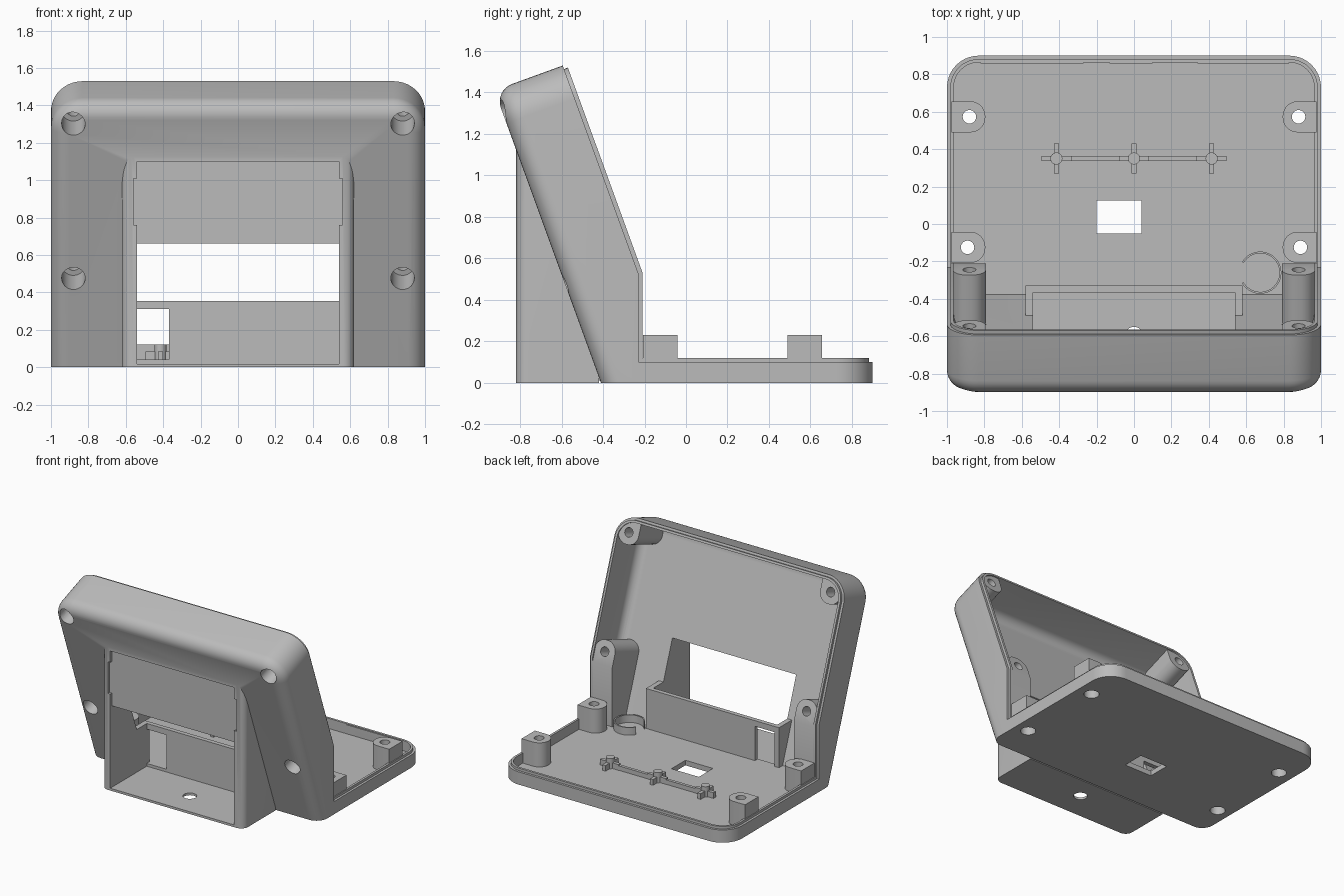
import bpy, bmesh, math
from mathutils import Matrix, Vector

if "Cube" in bpy.data.objects:
    bpy.data.objects.remove(bpy.data.objects["Cube"])

grey = bpy.data.materials.new("matte_grey")
grey.use_nodes = True
COLOUR = (0.5, 0.5, 0.5, 1)
grey.diffuse_color = COLOUR
grey.node_tree.nodes["Principled BSDF"].inputs["Base Color"].default_value = COLOUR

# Panel frame: local x across, local y up the slope, local z into the case
S, C = math.sin(math.radians(20)), math.cos(math.radians(20))
TILT = Matrix(((1, 0, 0, 0), (0, -S, C, -0.41), (0, C, S, 0), (0, 0, 0, 1)))
FLAT = Matrix.Identity(4)
FLOOR = 0.04


def arch(half, lo, hi, r, cx=0, n=10):
    """Outline with a square lo end and two rounded corners at the hi end."""
    sign = 1 if hi > lo else -1
    pts = [(cx - half, lo), (cx + half, lo)]
    for side, start in ((1, 0), (-1, 90)):
        for k in range(n + 1):
            a = math.radians(start + 90 * k / n)
            pts.append((cx + side * (half - r) + r * math.cos(a),
                        hi - sign * r + sign * r * math.sin(a)))
    return pts


def circle(x, y, r, n=32):
    return [(x + r * math.cos(math.tau * k / n), y + r * math.sin(math.tau * k / n))
            for k in range(n)]


def stack(name, layers, frame=FLAT):
    """Skin a solid through (outline, height) layers."""
    bm = bmesh.new()
    rings = [[bm.verts.new(frame @ Vector((x, y, z))) for x, y in pts] for pts, z in layers]
    for a, b in zip(rings, rings[1:]):
        for i in range(len(a)):
            j = (i + 1) % len(a)
            bm.faces.new((a[i], a[j], b[j], b[i]))
    bm.faces.new(rings[0])
    bm.faces.new(rings[-1])
    bmesh.ops.recalc_face_normals(bm, faces=bm.faces)
    mesh = bpy.data.meshes.new(name)
    bm.to_mesh(mesh)
    bm.free()
    mesh.materials.append(grey)
    ob = bpy.data.objects.new(name, mesh)
    bpy.context.collection.objects.link(ob)
    return ob


def prism(name, pts, z0, z1, frame=FLAT):
    return stack(name, [(pts, z0), (pts, z1)], frame)


def box(name, x0, x1, y0, y1, z0, z1):
    return prism(name, [(x0, y0), (x1, y0), (x1, y1), (x0, y1)], z0, z1)


def combine(ob, other, op, keep=False):
    mod = ob.modifiers.new("cut", "BOOLEAN")
    mod.operation, mod.solver, mod.object = op, "EXACT", other
    bpy.context.view_layer.objects.active = ob
    bpy.ops.object.modifier_apply(modifier=mod.name)
    if not keep:
        bpy.data.objects.remove(other)
    return ob


def add(ob, other):
    return combine(ob, other, "UNION")


def cut(ob, other, keep=False):
    return combine(ob, other, "DIFFERENCE", keep)


def panel(name, inset, front, back, r):
    """Sloped slab with a rounded front edge."""
    layers = []
    for k in range(9):
        a = math.radians(90 * k / 8)
        d = inset + r * (1 - math.sin(a))
        layers.append((arch(1 - d, -0.3, 1.5 - d, 0.17 - d), front + r * (1 - math.cos(a))))
    layers.append((layers[-1][0], back))
    return stack(name, layers, TILT)


def clip(ob, y1, z0):
    return combine(ob, box("clip", -2, 2, -2, y1, z0, 3), "INTERSECT")


def tray(name, inset, z0, z1):
    return prism(name, arch(1 - inset, -0.25, 0.9 - inset, 0.17 - inset), z0, z1)


# Outer shell: sloped housing, base, front hood and inner locating lip
body = clip(panel("stand_body", 0, 0, 0.35, 0.09), -0.23, 0)
add(body, tray("base", 0, 0, 0.10))
hood = [(-0.62, -0.42), (0.62, -0.42)]
for side in (1, -1):
    arc = [(side * (0.56 + 0.06 * math.cos(a)), -0.76 - 0.06 * math.sin(a))
           for a in (math.pi / 2 * k / 8 for k in range(9))]
    hood += arc if side > 0 else arc[::-1]
add(body, prism("hood", hood, 0, 1.2))
add(body, clip(panel("panel_lip", 0.018, 0.03, 0.37, 0.08), -0.21, 0.01))
add(body, tray("base_lip", 0.018, 0.01, 0.12))

# Hollow out the housing and the tray
cut(body, clip(panel("housing_cavity", 0.036, 0.046, 0.6, 0.07), 2, FLOOR))
cut(body, tray("tray_cavity", 0.036, FLOOR, 0.4))

# Inner compartment behind the hood, its opening and the recessed face above
add(body, box("compartment", -0.58, 0.58, -0.7, -0.33, 0.01, 0.355))
cut(body, box("compartment_space", -0.54, 0.54, -0.9, -0.365, 0.018, 0.66))
cut(body, box("face_recess", -0.54, 0.54, -0.9, -0.80, 0.6, 1.10))
cut(body, box("face_tabs", -0.56, 0.56, -0.9, -0.80, 0.76, 1.01))
cut(body, box("cable_notch", -0.54, -0.37, -0.4, -0.3, FLOOR, 0.31))
cut(body, box("base_window", -0.2, 0.04, -0.05, 0.125, -0.1, 0.1))
cut(body, prism("hood_drain", circle(0, -0.6, 0.05), -0.1, 0.1))

# Screw posts with stepped holes, mirrored left and right
for side, label in ((1, "left"), (-1, "right")):
    x = side * 0.88
    for row, u, lo, hi in (("upper", 1.383, 1.49, 1.295), ("lower", 0.505, -0.1, 0.59)):
        post = prism(f"{label}_{row}_panel_post", arch(0.088, lo, hi, 0.08, x), 0.03, 0.36, TILT)
        limit = clip(panel("limit", 0.025, 0.02, 0.5, 0.08), -0.212, 0.03)
        combine(post, limit, "INTERSECT")
        drill = prism("drill", circle(x, u, 0.035), -0.2, 0.6, TILT)
        add(drill, prism("counterbore", circle(x, u, 0.063), -0.2, 0.22, TILT))
        cut(body, drill, True)
        cut(post, drill)
    for row, y in (("rear", 0.573), ("front", -0.125)):
        # outline runs from the side wall towards the middle
        flat = arch(0.083, side * 0.975, side * 0.795, 0.08, y)
        post = prism(f"{label}_{row}_base_post", [(b, a) for a, b in flat], 0.02, 0.23)
        hx = side * (0.88 if row == "rear" else 0.89)
        drill = prism("drill", circle(hx, y, 0.036), -0.2, 0.6)
        add(drill, prism("counterbore", circle(hx, y, 0.055), -0.2, 0.1))
        cut(body, drill, True)
        cut(post, drill)

# Cable rail: a thin bar with three crossed pegs
box("rail_bar", -0.415, 0.415, 0.338, 0.362, 0.03, 0.075)
for i, x in enumerate((-0.415, 0, 0.415)):
    prism(f"rail_peg_{i}", circle(x, 0.35, 0.032), 0.03, 0.12)
    box(f"rail_arm_across_{i}", x - 0.08, x + 0.08, 0.336, 0.364, 0.03, 0.085)
    box(f"rail_arm_along_{i}", x - 0.014, x + 0.014, 0.27, 0.43, 0.03, 0.085)

# Open ring on the tray floor
angles = [math.radians(-150 + 300 * k / 32) for k in range(33)]
ring = [(0.675 + r * math.cos(a), -0.26 + r * math.sin(a))
        for r, sweep in ((0.113, angles), (0.103, angles[::-1])) for a in sweep]
prism("floor_ring", ring, 0.03, 0.10)

# Snap beads along the rear rim
for i, (x0, x1) in enumerate(((-0.82, -0.27), (-0.13, 0.1), (0.34, 0.83))):
    box(f"snap_bead_{i}", x0, x1, 0.857, 0.87, 0.09, 0.115)

# Smooth shading with crisp edges
for ob in bpy.context.scene.objects:
    ob.select_set(ob.type == "MESH")
bpy.context.view_layer.objects.active = body
bpy.ops.object.shade_smooth_by_angle(angle=math.radians(30))
